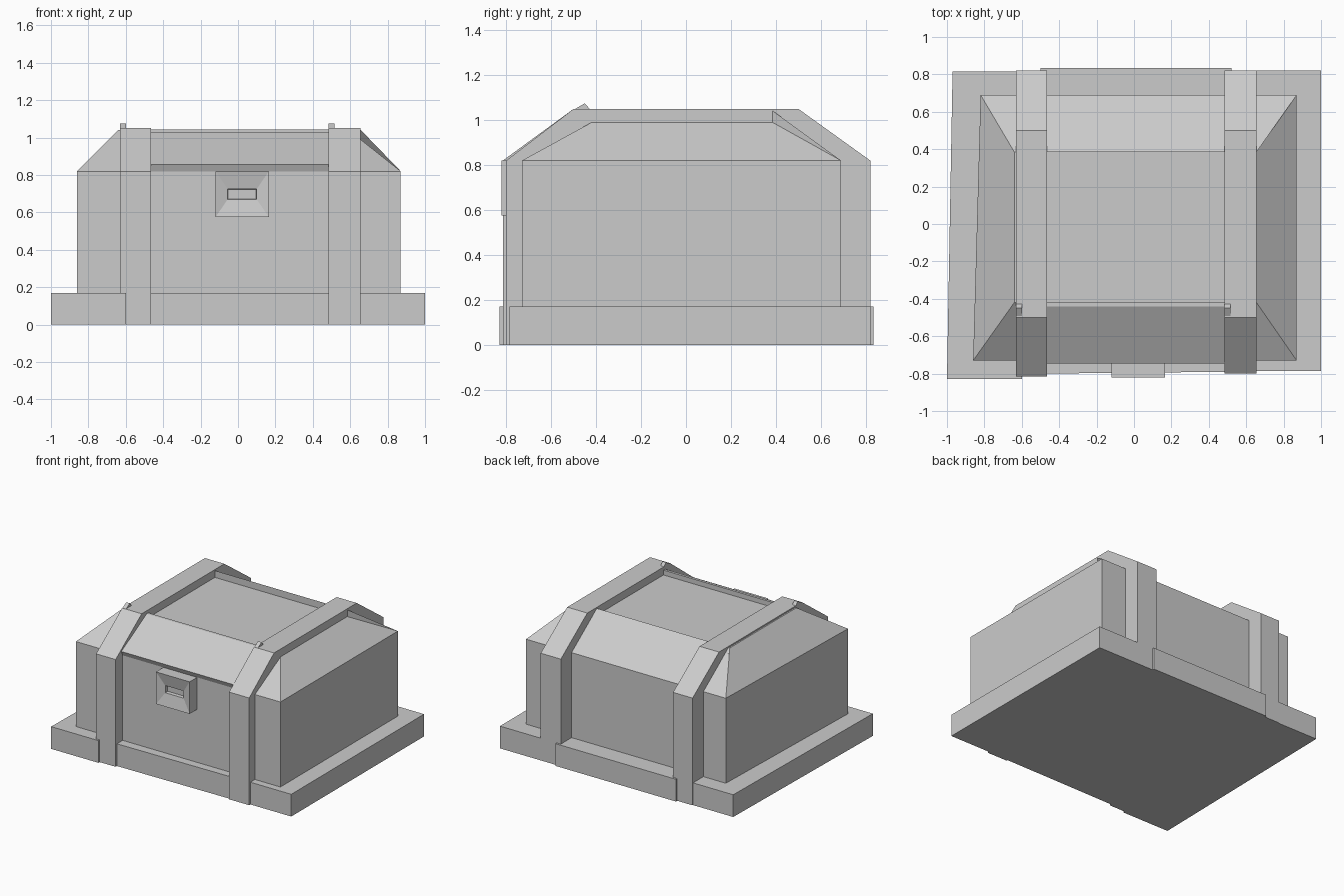
import bpy, bmesh

cube = bpy.data.objects.get("Cube")
if cube:
    bpy.data.objects.remove(cube, do_unlink=True)

grey = bpy.data.materials.new("plain_grey")
grey.use_nodes = True
COLOUR = (0.6, 0.6, 0.6, 1)
grey.diffuse_color = COLOUR
grey.node_tree.nodes["Principled BSDF"].inputs["Base Color"].default_value = COLOUR


def finish(name, bm):
    bmesh.ops.recalc_face_normals(bm, faces=bm.faces[:])
    mesh = bpy.data.meshes.new(name)
    bm.to_mesh(mesh)
    bm.free()
    mesh.materials.append(grey)
    obj = bpy.data.objects.new(name, mesh)
    bpy.context.collection.objects.link(obj)
    return obj


def loft(name, lower, upper):
    """Solid joining two matching outlines."""
    bm = bmesh.new()
    a = [bm.verts.new(p) for p in lower]
    b = [bm.verts.new(p) for p in upper]
    n = len(a)
    bm.faces.new(a)
    bm.faces.new(b)
    for i in range(n):
        j = (i + 1) % n
        bm.faces.new((a[i], a[j], b[j], b[i]))
    return finish(name, bm)


def upright(name, outline, z0, z1):
    """Plan outline raised between two heights."""
    return loft(name, [(x, y, z0) for x, y in outline], [(x, y, z1) for x, y in outline])


def across(name, profile, x0, x1):
    """Side profile swept from x0 to x1."""
    return loft(name, [(x0, y, z) for y, z in profile], [(x1, y, z) for y, z in profile])


def rect(x0, x1, y0, y1, z):
    return [(x0, y0, z), (x1, y0, z), (x1, y1, z), (x0, y1, z)]


RIM = 0.82           # height where the walls meet the lid
FRONT, BACK = -0.73, 0.69
TOP_F, TOP_B = -0.42, 0.385

# Plinth in three sections, stepped slightly at the straps
upright("plinth_right", [(-1, -0.83), (-0.6, -0.83), (-0.6, 0.815), (-0.97, 0.815)], 0, 0.17)
upright("plinth_middle", [(-0.5, -0.80), (0.52, -0.79), (0.52, 0.835), (-0.5, 0.835)], 0, 0.17)
upright("plinth_left", [(0.6, -0.785), (1, -0.785), (1, 0.82), (0.6, 0.82)], 0, 0.17)

# Chest walls
upright("chest_body", [(-0.86, FRONT), (0.87, FRONT), (0.87, BACK), (-0.82, BACK)], 0.1, RIM)

# Hipped lid, its higher right end, and the raised back slope
loft("lid", rect(-0.82, 0.87, FRONT, BACK, RIM), rect(-0.62, 0.655, TOP_F, TOP_B, 0.99))
loft("lid_right_end",
     [(-0.86, FRONT, RIM), (-0.5, FRONT, RIM), (-0.5, BACK, RIM), (-0.82, BACK, RIM)],
     rect(-0.64, -0.5, TOP_F, TOP_B, 1.04))
bm = bmesh.new()
low = [bm.verts.new((x, BACK, RIM)) for x in (-0.82, 0.87)]
high = [bm.verts.new((x, TOP_B, 1.042)) for x in (-0.63, 0.655)]
foot = [bm.verts.new((x, TOP_B, RIM)) for x in (-0.63, 0.655)]
for loop in ((low[0], low[1], high[1], high[0]), (high[0], high[1], foot[1], foot[0]),
             (foot[0], foot[1], low[1], low[0]), (low[0], high[0], foot[0]),
             (low[1], foot[1], high[1])):
    bm.faces.new(loop)
finish("lid_back_slope", bm)

# Raised front slope with a small overhang
across("lid_front_slope",
       [(FRONT, RIM), (-0.745, 0.855), (-0.44, 1.027), (TOP_F, 1.027), (TOP_F, 0.9), (-0.6, RIM)],
       -0.5, 0.52)

# Straps wrapping front, lid and back, with a small peak at each front bend
for side, x0, x1, front in (("right", -0.63, -0.465, -0.815), ("left", 0.485, 0.655, -0.8)):
    across("strap_" + side,
           [(front, 0), (front, RIM), (-0.5, 1.05), (0.5, 1.05), (0.82, RIM), (0.82, 0)], x0, x1)
    across("strap_peak_" + side, [(-0.51, 1.04), (-0.45, 1.075), (-0.42, 1.04)], x0, x0 + 0.03)

# Lock block with a funnel face and sunken keyhole
lock = upright("lock", [(-0.12, -0.82), (0.165, -0.82), (0.165, -0.7), (-0.12, -0.7)], 0.575, RIM)
bm = bmesh.new()
bm.from_mesh(lock.data)
face = min(bm.faces, key=lambda f: f.calc_center_median().y)
bmesh.ops.inset_individual(bm, faces=[face], thickness=0.05)
mid = face.calc_center_median()
for v in face.verts:
    v.co.x = -0.055 if v.co.x < mid.x else 0.1
    v.co.z = 0.67 if v.co.z < mid.z else 0.725
    v.co.y = -0.80
bmesh.ops.inset_individual(bm, faces=[face], thickness=0.004)
for v in face.verts:
    v.co.y = -0.775
bm.to_mesh(lock.data)
bm.free()
